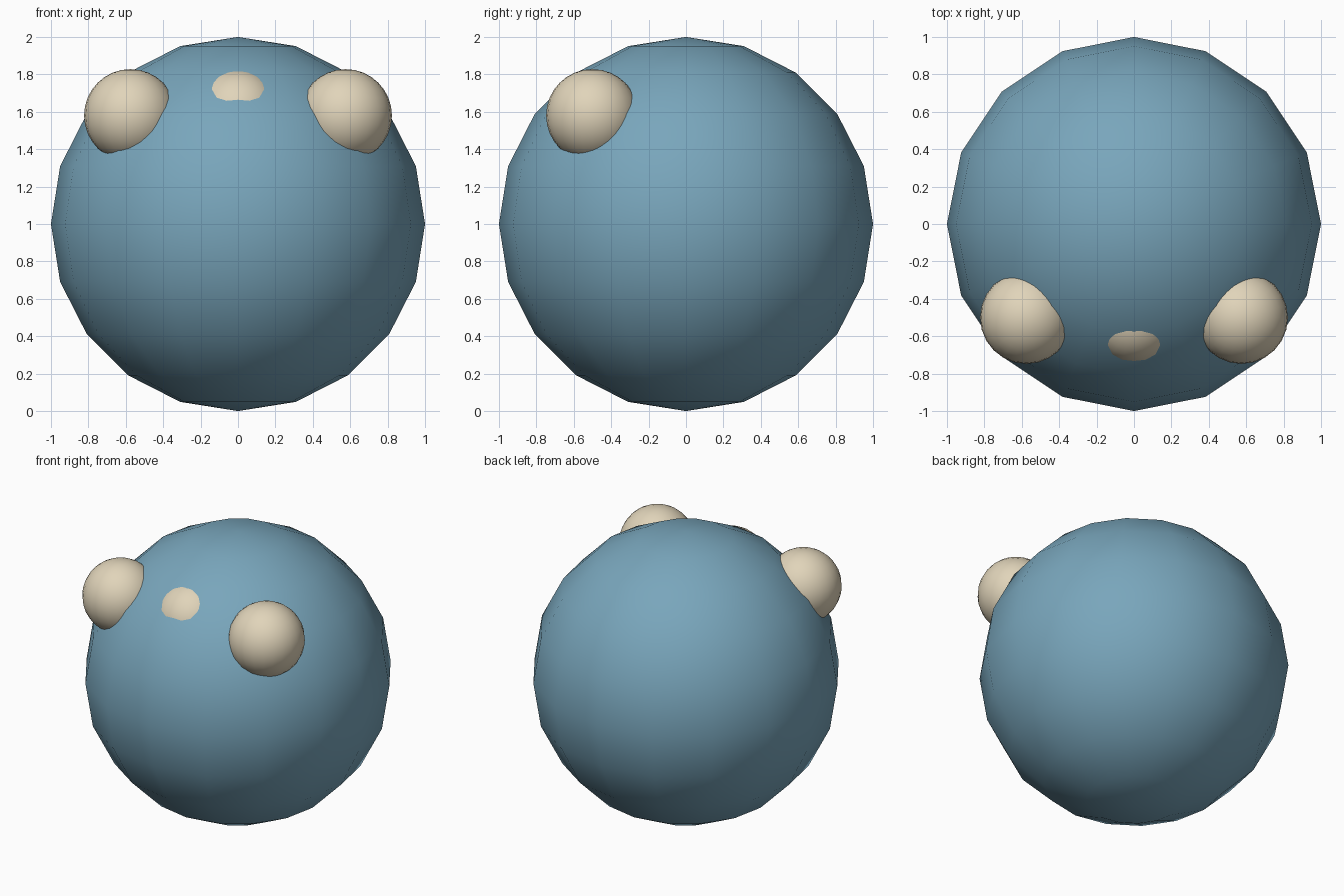
import bpy

cube = bpy.data.objects.get("Cube")
if cube:
    bpy.data.objects.remove(cube, do_unlink=True)


def make_material(name, color):
    mat = bpy.data.materials.new(name)
    mat.use_nodes = True
    mat.diffuse_color = color
    bsdf = next(n for n in mat.node_tree.nodes if n.type == 'BSDF_PRINCIPLED')
    bsdf.inputs["Base Color"].default_value = color
    return mat


def make_ball(name, center, radius, segments, rings, mat):
    bpy.ops.mesh.primitive_uv_sphere_add(
        segments=segments, ring_count=rings, radius=radius, location=center)
    ball = bpy.context.object
    ball.name = name
    ball.data.materials.append(mat)
    bpy.ops.object.shade_smooth()
    return ball


blue = make_material("dusty blue", (0.19, 0.38, 0.50, 1))
beige = make_material("warm beige", (0.75, 0.66, 0.49, 1))

# Large coarse body
make_ball("body", (0, 0, 1), 1, 16, 10, blue)

# Two ears stand proud; the middle ball barely breaks the surface
for name, x in (("right_ear", -0.575), ("nose", 0), ("left_ear", 0.575)):
    make_ball(name, (x, -0.5, 1.58), 0.248, 24, 16, beige)
